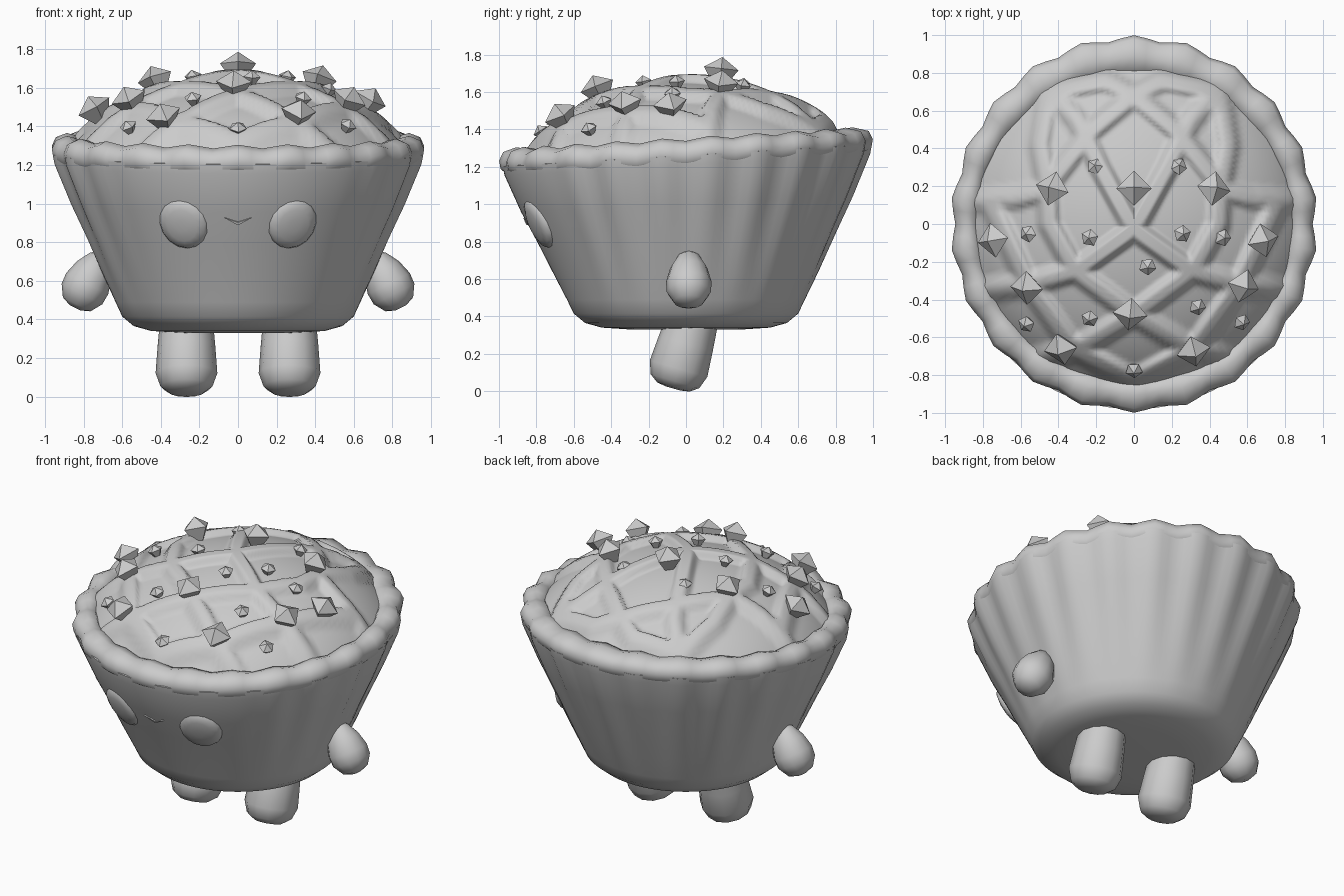
import bpy, math
from mathutils import Matrix, Vector

cube = bpy.data.objects.get("Cube")
if cube:
    bpy.data.objects.remove(cube, do_unlink=True)

clay = bpy.data.materials.new("light_grey")
clay.use_nodes = True
GREY = (0.6, 0.6, 0.6, 1)
clay.diffuse_color = GREY
clay.node_tree.nodes["Principled BSDF"].inputs["Base Color"].default_value = GREY


def add_mesh(name, verts, faces, matrix=None, smooth=40):
    mesh = bpy.data.meshes.new(name)
    mesh.from_pydata(verts, [], faces)
    mesh.validate()
    mesh.materials.append(clay)
    obj = bpy.data.objects.new(name, mesh)
    obj.matrix_world = matrix or Matrix()
    bpy.context.collection.objects.link(obj)
    if smooth:
        bpy.ops.object.select_all(action="DESELECT")
        obj.select_set(True)
        bpy.context.view_layer.objects.active = obj
        bpy.ops.object.shade_smooth_by_angle(angle=math.radians(smooth))


def lathe(name, profile, sides, matrix=None, shape=None, smooth=40, loop=False):
    """Spin (radius, height) pairs, optionally reshaping each point."""
    verts, faces = [], []
    for r, z in profile:
        for s in range(sides):
            a = math.tau * s / sides
            rr, zz = shape(r, z, a) if shape else (r, z)
            verts.append((rr * math.cos(a), rr * math.sin(a), zz))
    rows = len(profile)
    for i in range(rows if loop else rows - 1):
        j = (i + 1) % rows
        for s in range(sides):
            t = (s + 1) % sides
            faces.append((i * sides + s, i * sides + t, j * sides + t, j * sides + s))
    if not loop:
        faces.append(tuple(reversed(range(sides))))
        faces.append(tuple(range((rows - 1) * sides, rows * sides)))
    add_mesh(name, verts, faces, matrix, smooth)


def smoothstep(lo, hi, v):
    t = min(1, max(0, (v - lo) / (hi - lo)))
    return t * t * (3 - 2 * t)


# Fluted cup, smooth across the face and leaning up to the back
LOBES = 22


def lobe_wave(a):
    return math.cos(LOBES * (a - math.pi / 2))


def stretch(a):
    return 0.025 * math.sin(a) ** 2


def flute(r, z, a):
    up = smoothstep(0.4, 1.2, z)
    back = smoothstep(-0.85, -0.5, math.sin(a))
    rr = r + up * (0.014 * back * lobe_wave(a) + stretch(a))
    return rr, z + 0.06 * up * r * math.sin(a)


lathe("cup", [(0.3, 0.33), (0.45, 0.34), (0.54, 0.365), (0.6, 0.415), (0.635, 0.49),
              (0.7, 0.63), (0.78, 0.82), (0.86, 1.0), (0.945, 1.21), (0.955, 1.26),
              (0.85, 1.28), (0.3, 1.28)], LOBES * 6, shape=flute)


# Crimped rim flowing out of the wall
def crimp(r, z, a):
    outer = smoothstep(0.84, 0.95, r)
    rr = r + 0.014 * lobe_wave(a) * outer + stretch(a) * outer
    rr -= 0.03 * (1 - outer) * smoothstep(0.3, 1, math.sin(a))
    return rr, z + 0.01 * lobe_wave(a) + 0.06 * r * math.sin(a)


lathe("rim", [(0.92, 1.2), (0.952, 1.235), (0.96, 1.28), (0.94, 1.325), (0.89, 1.348),
              (0.845, 1.335), (0.82, 1.29), (0.82, 1.2)],
      LOBES * 4, shape=crimp, smooth=80, loop=True)

# Crust dome with raised lattice strips; half of the paths, mirrored
HALF_STRIPS = [
    [(0, -0.03), (0.31, -0.25), (0.56, -0.32), (0.83, -0.36)],
    [(0, -0.48), (0.31, -0.25), (0.45, 0), (0.46, 0.2), (0.5, 0.42), (0.46, 0.68)],
    [(0, -0.48), (0.3, -0.66), (0.52, -0.72)],
    [(0, -0.83), (0.32, -0.66), (0.56, -0.32), (0.75, 0.08)],
    [(0.46, 0.18), (0.62, 0.14), (0.82, 0.12)],
    [(0, -0.03), (0.18, 0.3), (0.3, 0.55), (0.44, 0.7)],
    [(0, 0.68), (0.15, 0.76), (0.46, 0.7)],
    [(0, 0.68), (0.22, 0.5), (0.46, 0.2)],
]
SEGMENTS = []
for path in HALF_STRIPS:
    for p, q in zip(path, path[1:]):
        SEGMENTS += [(Vector((m * p[0], p[1])), Vector((m * q[0], q[1]))) for m in (1, -1)]


def strip_distance(pt):
    best = 9
    for p, q in SEGMENTS:
        d = q - p
        t = min(1, max(0, (pt - p).dot(d) / d.length_squared))
        best = min(best, (pt - p - d * t).length)
    return best


def crust_height(x, y):
    rr = x * x + (y - 0.04) ** 2
    return 1.66 - 0.4 * rr - 0.2 * rr ** 4


def lattice(r, z, a):
    x, y = r * math.cos(a), r * math.sin(a)
    raised = 1 - smoothstep(0.025, 0.07, strip_distance(Vector((x, y))))
    return r, crust_height(x, y) + 0.045 * raised - 0.01


RINGS = 50
lathe("lattice_crust", [(0.86 - 0.859 * i / RINGS, 0) for i in range(RINGS + 1)],
      160, shape=lattice, smooth=85)

# Faceted crumbs standing on the crust
GEM = [(0.3, -0.9), (1, 0.15), (0.01, 0.8)]
LARGE = [(0, 0.18), (-0.41, 0.18), (0.4, 0.18), (-0.71, -0.08), (0.65, -0.08),
         (-0.54, -0.32), (0.55, -0.31), (-0.02, -0.45), (-0.37, -0.63), (0.3, -0.64)]
SMALL = [(-0.2, 0.3), (0.23, 0.3), (-0.55, -0.05), (-0.23, -0.07), (0.25, -0.05),
         (0.46, -0.07), (0.07, -0.22), (0.33, -0.43), (-0.23, -0.49), (-0.56, -0.52),
         (0.56, -0.51), (0, -0.76)]
for label, spots, size, lift, sides in (("large_crumb", LARGE, 0.093, 0.06, 4),
                                        ("small_crumb", SMALL, 0.047, 0.022, 5)):
    for n, (x, y) in enumerate(spots):
        normal = Vector((0.8 * x, 0.8 * (y - 0.04), 1)).normalized()
        place = Matrix.Translation(Vector((x, y, crust_height(x, y))) + normal * lift)
        turn = Vector((0, 0, 1)).rotation_difference(normal).to_matrix().to_4x4()
        spin = Matrix.Rotation(0.25 * math.sin(5 * n), 4, "Z")
        lathe(f"{label}_{n + 1}", [(r * size, z * size) for r, z in GEM], sides,
              place @ turn @ spin, smooth=0)

# Eyes, arms and legs on both sides
EYE = [(0.128, -0.05), (0.132, 0), (0.118, 0.022), (0.08, 0.036), (0.03, 0.042)]
ARM = [(0.03, 0), (0.08, 0.02), (0.118, 0.08), (0.122, 0.14), (0.1, 0.22),
       (0.06, 0.29), (0.02, 0.32)]
LEG = [(0.04, 0), (0.09, 0.008), (0.135, 0.04), (0.16, 0.11), (0.15, 0.25), (0.135, 0.42)]
for side, m in (("left", 1), ("right", -1)):
    lathe(f"{side}_eye", EYE, 16, Matrix.Translation((m * 0.28, -0.785, 0.9))
          @ Matrix.Rotation(m * math.radians(18), 4, "Z")
          @ Matrix.Rotation(math.radians(114), 4, "X")
          @ Matrix.Scale(1.1, 4, (0, 1, 0)), smooth=60)
    lathe(f"{side}_arm", ARM, 12, Matrix.Translation((m * 0.845, 0.015, 0.46))
          @ Matrix.Rotation(-m * math.radians(27), 4, "Y"), smooth=60)
    lathe(f"{side}_leg", LEG, 12, Matrix.Translation((m * 0.267, -0.07, 0.015))
          @ Matrix.Rotation(math.radians(-16), 4, "X"), smooth=60)

# Small smiling mouth plate on the front wall
outline = [(-0.07, 0.03), (0, 0.005), (0.07, 0.03), (0, -0.012)]
verts = [(x, y, z) for z in (-0.004, 0.005) for x, y in outline]
faces = [(3, 2, 1, 0), (4, 5, 6, 7)] + [(i, (i + 1) % 4, (i + 1) % 4 + 4, i + 4) for i in range(4)]
add_mesh("mouth", verts, faces, Matrix.Translation((0, -0.853, 0.9))
         @ Matrix.Rotation(math.radians(114), 4, "X"), smooth=0)
